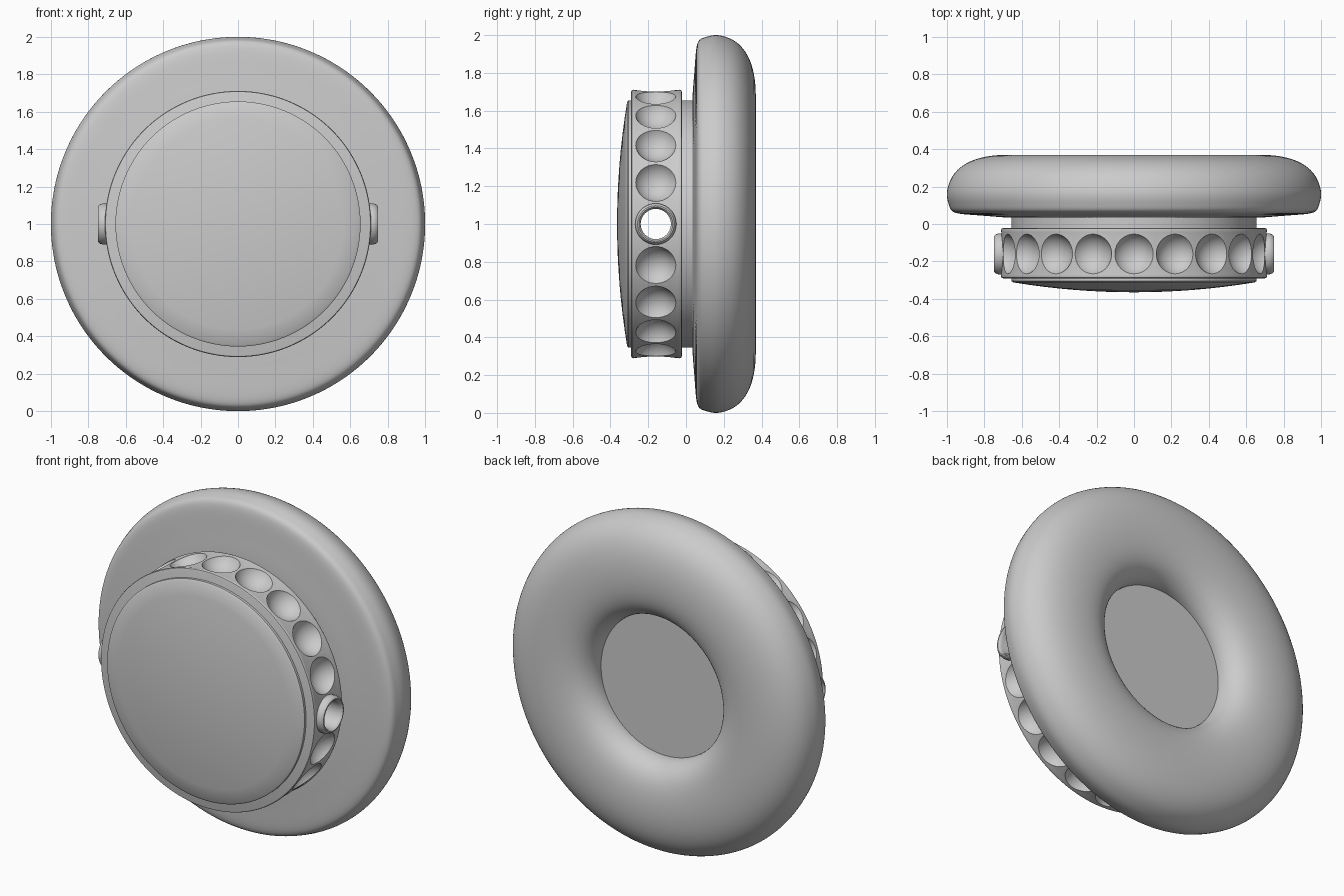
import bpy, bmesh, math
from mathutils import Matrix, Vector

default = bpy.data.objects.get("Cube")
if default:
    bpy.data.objects.remove(default, do_unlink=True)

CENTER = Vector((0, 0, 1))
BAND_Y = -0.16      # middle of the dimpled band
HOLE_R = 0.082
DIMPLES = 20


def make_object(name, bm):
    bmesh.ops.recalc_face_normals(bm, faces=bm.faces)
    mesh = bpy.data.meshes.new(name)
    bm.to_mesh(mesh)
    bm.free()
    obj = bpy.data.objects.new(name, mesh)
    bpy.context.collection.objects.link(obj)
    return obj


def activate(obj):
    bpy.ops.object.select_all(action='DESELECT')
    obj.select_set(True)
    bpy.context.view_layer.objects.active = obj


def smooth(obj, degrees=35):
    activate(obj)
    bpy.ops.object.shade_smooth_by_angle(angle=math.radians(degrees))


def lathe(name, profile, closed=False, steps=96, matrix=None):
    """Spin (radius, y) points around the y axis, then place the result."""
    bm = bmesh.new()
    verts = [bm.verts.new((r, y, 0)) for r, y in profile]
    edges = [bm.edges.new(pair) for pair in zip(verts, verts[1:])]
    if closed:
        edges.append(bm.edges.new((verts[-1], verts[0])))
    bmesh.ops.spin(bm, geom=verts + edges, cent=(0, 0, 0), axis=(0, 1, 0),
                   angle=math.tau, steps=steps)
    bmesh.ops.remove_doubles(bm, verts=bm.verts, dist=1e-4)
    bm.transform(matrix or Matrix.Translation(CENTER))
    return make_object(name, bm)


# Soft ring cushion
cushion = lathe("ear_cushion", [
    (0.42, 0.20), (0.43, 0.26), (0.475, 0.325), (0.56, 0.362), (0.68, 0.373),
    (0.80, 0.363), (0.90, 0.33), (0.965, 0.275), (0.992, 0.22), (1.005, 0.17),
    (1.001, 0.13), (0.991, 0.10), (0.982, 0.068), (0.94, 0.052),
    (0.80, 0.045), (0.66, 0.03), (0.52, 0.04), (0.44, 0.11)],
    closed=True, steps=48)
subsurf = cushion.modifiers.new("Subdivision", 'SUBSURF')
subsurf.levels = subsurf.render_levels = 2
smooth(cushion, 180)

# Flat plate inside the cushion opening
smooth(lathe("inner_plate", [(0, 0.20), (0.45, 0.20), (0.45, 0.05), (0, 0.05)]))

# Neck joining the band to the cushion
smooth(lathe("neck", [(0, -0.04), (0.655, -0.04), (0.655, 0.06), (0, 0.06)]))

# Shallow domed front cover
dome = [(0.645 * i / 8, -0.365 + 0.053 * (i / 8) ** 2) for i in range(9)]
smooth(lathe("front_cover", dome + [(0.655, -0.305), (0.655, -0.27), (0, -0.27)]))

# Band with softened rims
band = lathe("dimpled_band", [
    (0, -0.29), (0.70, -0.29), (0.708, -0.287), (0.711, -0.279),
    (0.709, -0.27), (0.709, -0.045), (0.711, -0.036), (0.708, -0.025),
    (0.70, -0.022), (0, -0.022)], steps=160)

# Scooped dimples and the side-to-side bore
cut = bmesh.new()
for i in range(DIMPLES):
    if i % (DIMPLES // 2) == 0:
        continue
    turn = Matrix.Rotation(math.tau * i / DIMPLES, 4, 'Y')
    place = Matrix.Translation(CENTER) @ turn @ Matrix.Translation((0.757, BAND_Y, 0))
    bmesh.ops.create_uvsphere(cut, u_segments=32, v_segments=20, radius=0.117,
                              matrix=place)
bore = Matrix.Translation((0, BAND_Y, 1)) @ Matrix.Rotation(math.pi / 2, 4, 'Y')
bmesh.ops.create_cone(cut, cap_ends=True, segments=40, radius1=HOLE_R,
                      radius2=HOLE_R, depth=2, matrix=bore)
cutter = make_object("band_cutter", cut)
cutter.hide_render = True
boolean = band.modifiers.new("Dimples", 'BOOLEAN')
boolean.operation = 'DIFFERENCE'
boolean.solver = 'EXACT'
boolean.object = cutter
activate(band)
bpy.ops.object.modifier_apply(modifier=boolean.name)
bpy.data.objects.remove(cutter, do_unlink=True)
smooth(band)

# Rounded pivot collars around the bore
for name, side in (("left_collar", 1), ("right_collar", -1)):
    pose = Matrix.Translation((0, BAND_Y, 1)) @ Matrix.Rotation(-side * math.pi / 2, 4, 'Z')
    smooth(lathe(name, [
        (0.08, 0.60), (0.08, 0.728), (0.083, 0.741), (0.090, 0.748),
        (0.097, 0.747), (0.105, 0.738), (0.109, 0.725), (0.109, 0.705),
        (0.104, 0.69), (0.104, 0.60)], closed=True, steps=40, matrix=pose))
